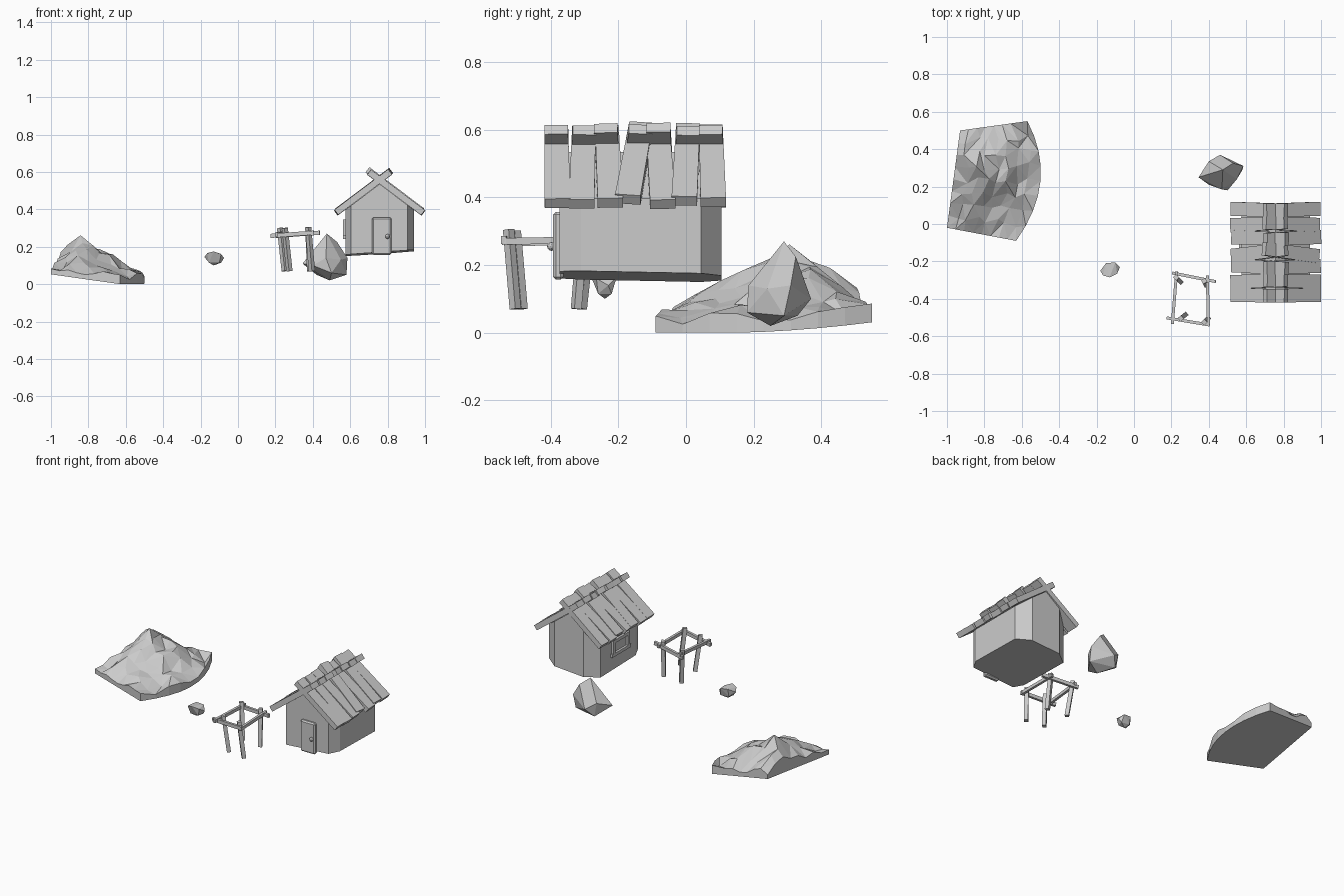
import bpy, bmesh, math, random
from mathutils import Vector, Matrix

if "Cube" in bpy.data.objects:
    bpy.data.objects.remove(bpy.data.objects["Cube"])

random.seed(4)


def finish(name, bm):
    bmesh.ops.recalc_face_normals(bm, faces=bm.faces[:])
    me = bpy.data.meshes.new(name)
    bm.to_mesh(me)
    bm.free()
    ob = bpy.data.objects.new(name, me)
    bpy.context.collection.objects.link(ob)
    return ob


def block(name, matrix, size, taper=1.0):
    """Box of given size placed by matrix; the +x end is scaled in y by taper."""
    bm = bmesh.new()
    bmesh.ops.create_cube(bm, size=1)
    for v in bm.verts:
        v.co = Vector(a * b for a, b in zip(v.co, size))
        if v.co.x > 0:
            v.co.y *= taper
    bm.transform(matrix)
    return finish(name, bm)


def bar(name, p, q, w, h):
    """Rectangular bar running from p to q."""
    p, q = Vector(p), Vector(q)
    d = q - p
    m = Matrix.Translation((p + q) / 2) @ d.to_track_quat('X', 'Z').to_matrix().to_4x4()
    return block(name, m, (d.length, w, h))


def rock(name, pts):
    bm = bmesh.new()
    for p in pts:
        bm.verts.new(p)
    res = bmesh.ops.convex_hull(bm, input=bm.verts[:])
    loose = [v for v in bm.verts if not v.link_faces]
    bmesh.ops.delete(bm, geom=loose, context='VERTS')
    return finish(name, bm)


# Mountain: height field on a tilted slab
def base_z(x, y):
    return max(0.0, -0.13 * (x + 0.63) + 0.06 * (y + 0.09))


def peak(x, y, cx, cy, h, left, right, front, back, power=1.2):
    dx = (x - cx) / (right if x > cx else left)
    dy = (y - cy) / (back if y > cy else front)
    return h * max(0, 1 - math.hypot(dx, dy)) ** power


N = 9
A, B, C, D = (Vector(p) for p in ((-1, -.02), (-.63, -.09), (-.57, .55), (-.93, .5)))
bm = bmesh.new()
top, low = {}, {}
for j in range(N):
    for i in range(N):
        u, v = i / (N - 1), j / (N - 1)
        p = (A * (1 - u) + B * u) * (1 - v) + (D * (1 - u) + C * u) * v
        p.x += 0.1 * 4 * v * (1 - v) * u
        inner = 0 < i < N - 1 and 0 < j < N - 1
        summit = (i, j) == (2, 5)
        if inner and not summit:
            p += Vector((random.uniform(-.018, .018), random.uniform(-.022, .022)))
        h = 0.04 + peak(p.x, p.y, -.84, .31, .17, .16, .34, .36, .22)
        h += peak(p.x, p.y, -.92, .37, .05, .07, .1, .12, .12, 1)
        h += 0 if summit else random.uniform(-.018, .018)
        zb = base_z(p.x, p.y)
        top[i, j] = bm.verts.new((p.x, p.y, zb + h))
        if not inner:
            low[i, j] = bm.verts.new((p.x, p.y, zb))
for j in range(N - 1):
    for i in range(N - 1):
        a, b, c, d = top[i, j], top[i + 1, j], top[i + 1, j + 1], top[i, j + 1]
        tris = ((a, b, c), (a, c, d)) if random.random() < .5 else ((a, b, d), (b, c, d))
        for t in tris:
            bm.faces.new(t)
M = N - 1
ring = ([(i, 0) for i in range(M)] + [(M, j) for j in range(M)]
        + [(i, M) for i in range(M, 0, -1)] + [(0, j) for j in range(M, 0, -1)])
for k, a in enumerate(ring):
    b = ring[(k + 1) % len(ring)]
    bm.faces.new((low[a], low[b], top[b], top[a]))
bm.faces.new([low[a] for a in ring])
finish("mountain", bm)

# Rocks
rock("pebble", [(-.18, -.25, .145), (-.165, -.275, .165), (-.13, -.285, .175), (-.09, -.265, .16),
                (-.075, -.23, .14), (-.10, -.205, .165), (-.15, -.21, .17), (-.155, -.26, .115),
                (-.13, -.24, .10), (-.10, -.26, .115), (-.09, -.22, .115), (-.15, -.22, .12)])
rock("boulder", [(.475, .29, .27), (.53, .325, .225), (.585, .31, .14), (.58, .29, .05),
                 (.49, .25, .02), (.42, .33, .05), (.345, .25, .11), (.40, .335, .14),
                 (.47, .185, .14), (.50, .18, .06), (.40, .21, .10), (.46, .37, .10), (.55, .24, .13)])

# Timber frame: four posts and four beams
posts = [((.25, -.505, .30), (.275, -.485, .07)), ((.375, -.525, .305), (.395, -.505, .07)),
         ((.225, -.285, .30), (.25, -.31, .07)), ((.375, -.305, .305), (.385, -.325, .07))]
for k, (p, q) in enumerate(posts):
    bar(f"frame_post_{k + 1}", p, q, .024, .024)
bar("frame_beam_front", (.175, -.502, .258), (.405, -.54, .275), .016, .022)
bar("frame_beam_back", (.205, -.262, .258), (.437, -.308, .275), .016, .022)
bar("frame_beam_left", (.205, -.535, .265), (.228, -.255, .272), .016, .02)
bar("frame_beam_right", (.398, -.545, .27), (.392, -.275, .275), .016, .02)

# House walls: chamfered footprint raised, then trimmed by roof and floor planes
CX = .757
foot = [(.605, -.375), (.905, -.375), (.94, -.31), (.94, .045),
        (.86, .105), (.655, .105), (.575, .045), (.575, -.31)]
bm = bmesh.new()
face = bm.faces.new([bm.verts.new((x, y, .1)) for x, y in foot])
ext = bmesh.ops.extrude_face_region(bm, geom=[face])
bmesh.ops.translate(bm, vec=(0, 0, .6), verts=[e for e in ext['geom'] if isinstance(e, bmesh.types.BMVert)])
cuts = [((CX, 0, .535), (.754, 0, 1)), ((CX, 0, .535), (-.754, 0, 1)),
        ((.6, -.37, .16), (.07, -.02, -1))]
for co, no in cuts:
    bmesh.ops.bisect_plane(bm, geom=bm.verts[:] + bm.edges[:] + bm.faces[:],
                           plane_co=co, plane_no=no, clear_outer=True)
    bmesh.ops.holes_fill(bm, edges=[e for e in bm.edges if e.is_boundary], sides=0)
finish("house_walls", bm)

# Roof planks crossing at the ridge
twists = [(.01, -.02, .03, -.11, .04, -.03, .02), (-.01, .03, -.05, .1, -.03, .04, -.02)]
lifts = [(0, -.004, .002, .022, -.006, .014, .006), (.003, 0, .012, .006, .016, -.004, .002)]
SLOPE = math.radians(37)
for s, (side, tw, lf) in enumerate(zip((1, -1), twists, lifts)):
    for k in range(7):
        m = (Matrix.Translation((CX + side * (.088 - lf[k] * .3), -.382 + k * .0765, .491 + lf[k] * .5))
             @ Matrix.Rotation(0 if side > 0 else math.pi, 4, 'Z')
             @ Matrix.Rotation(SLOPE, 4, 'Y') @ Matrix.Rotation(tw[k], 4, 'Z'))
        block(f"roof_plank_{('right', 'left')[s]}_{k + 1}", m, (.36, .07, .034), 1.08)

# Door with knob
door = block("door", Matrix.Translation((.768, -.378, .257)), (.104, .03, .2))
mod = door.modifiers.new("corners", 'BEVEL')
mod.width, mod.segments = .008, 1
bm = bmesh.new()
bmesh.ops.create_icosphere(bm, subdivisions=2, radius=.013, matrix=Matrix.Translation((.8, -.398, .255)))
finish("door_knob", bm)

# Window frame on the left wall
for nm, y, z, h, d in (("sill", -.15, .25, .02, .19), ("head", -.15, .335, .02, .17)):
    block(f"window_{nm}", Matrix.Translation((.572, y, z)), (.022, d, h))
for nm, y in (("front", -.225), ("back", -.075)):
    block(f"window_side_{nm}", Matrix.Translation((.572, y, .293)), (.022, .02, .075))
